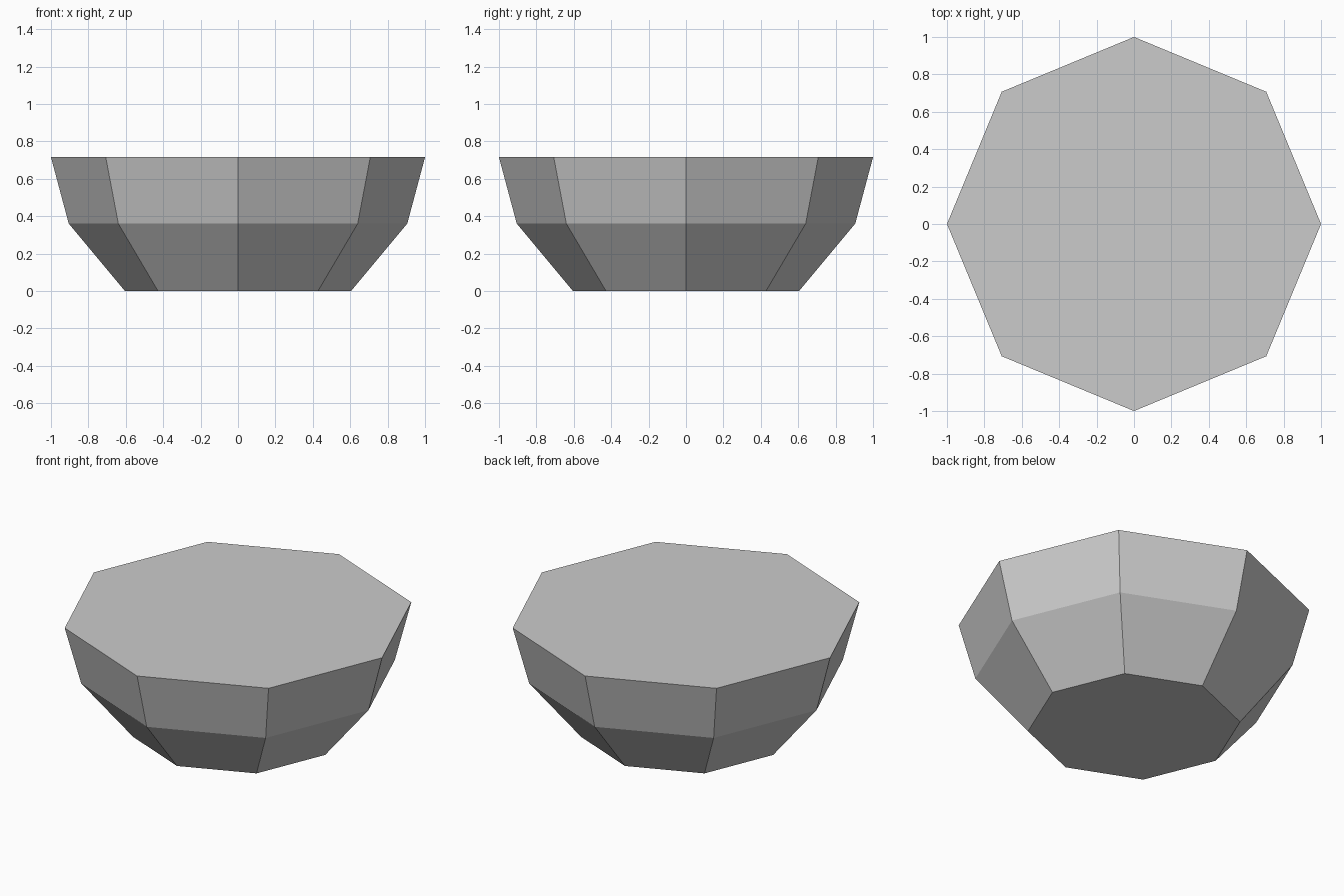
import bpy
import bmesh
from math import cos, sin, tau

cube = bpy.data.objects.get("Cube")
if cube:
    bpy.data.objects.remove(cube, do_unlink=True)

SIDES = 8
PROFILE = [(0.605, 0.0), (0.905, 0.36), (1.0, 0.715)]  # radius, height

# Plain grey material
grey = bpy.data.materials.new("light_grey")
grey.use_nodes = True
colour = (0.6, 0.6, 0.6, 1.0)
grey.diffuse_color = colour
grey.node_tree.nodes["Principled BSDF"].inputs["Base Color"].default_value = colour

# Solid eight-sided bowl: stacked rings joined by flat walls
bm = bmesh.new()
rings = [[bm.verts.new((r * cos(tau * i / SIDES), r * sin(tau * i / SIDES), z))
          for i in range(SIDES)] for r, z in PROFILE]
for low, high in zip(rings, rings[1:]):
    for i in range(SIDES):
        j = (i + 1) % SIDES
        bm.faces.new((low[i], low[j], high[j], high[i]))

# Flat base and top
bm.faces.new(rings[0][::-1])
bm.faces.new(rings[-1])
bm.normal_update()

mesh = bpy.data.meshes.new("faceted_bowl")
bm.to_mesh(mesh)
bm.free()
mesh.materials.append(grey)
bowl = bpy.data.objects.new("faceted_bowl", mesh)
bpy.context.collection.objects.link(bowl)
